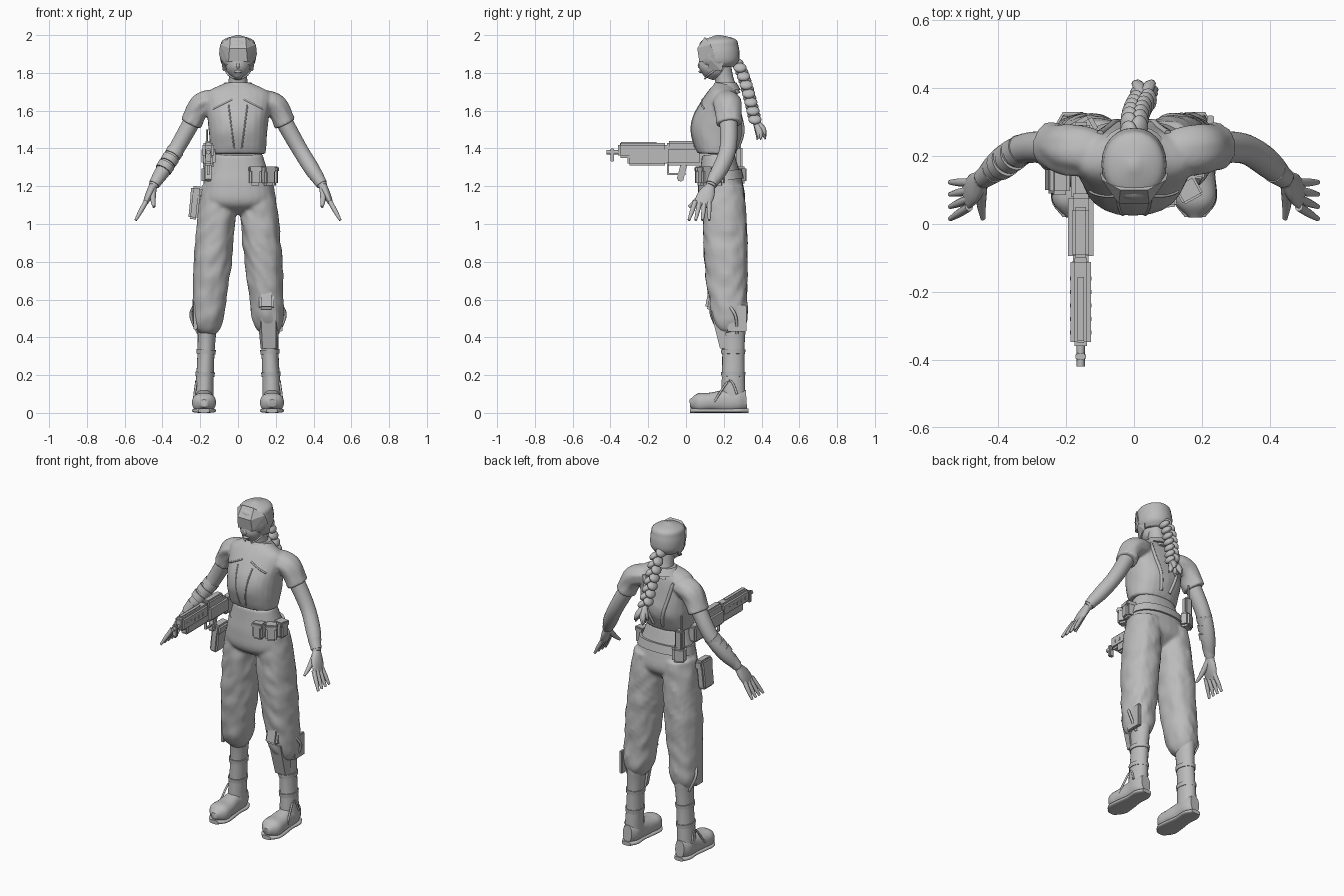
import bpy, bmesh, math
from mathutils import Vector, Matrix, noise

cube = bpy.data.objects.get("Cube")
if cube:
    bpy.data.objects.remove(cube)

grey = bpy.data.materials.new("plain_grey")
grey.use_nodes = True
grey.diffuse_color = (.5, .5, .5, 1)
grey.node_tree.nodes["Principled BSDF"].inputs["Base Color"].default_value = grey.diffuse_color


def finish(name, bm, smooth=True):
    """Turn a bmesh into a named, shaded object."""
    bmesh.ops.recalc_face_normals(bm, faces=bm.faces[:])
    mesh = bpy.data.meshes.new(name)
    bm.to_mesh(mesh)
    bm.free()
    mesh.materials.append(grey)
    obj = bpy.data.objects.new(name, mesh)
    bpy.context.collection.objects.link(obj)
    if smooth:
        bpy.ops.object.select_all(action="DESELECT")
        obj.select_set(True)
        bpy.context.view_layer.objects.active = obj
        bpy.ops.object.shade_smooth_by_angle(angle=math.radians(50))
    return obj


def fuse(parts, rounds):
    """Join overlapping solids into one soft skin named after the first."""
    bpy.ops.object.select_all(action="DESELECT")
    for part in parts:
        part.select_set(True)
    bpy.context.view_layer.objects.active = parts[0]
    bpy.ops.object.join()
    skin = parts[0].modifiers.new("skin", "REMESH")
    skin.mode, skin.voxel_size, skin.use_smooth_shade = "VOXEL", .008, True
    soften = parts[0].modifiers.new("soften", "SMOOTH")
    soften.factor, soften.iterations = .5, rounds
    return parts[0]


def resample(keys, count):
    """Evenly sample a smooth curve through numbers or vectors."""
    last, samples = len(keys) - 1, []
    for n in range(count + 1):
        i = min(int(n * last / count), last - 1)
        t = n * last / count - i
        before, start, end, after = (keys[max(0, min(last, i + k))] for k in (-1, 0, 1, 2))
        lead, trail = (end - before) / 2, (after - start) / 2
        gap = end - start
        samples.append(start + t * (lead + t * (3 * gap - 2 * lead - trail + t * (lead + trail - 2 * gap))))
    return samples


def limb(name, path, widths, depth=1, side=1, sides=24, rings=24, power=2, fold=0):
    """Skin rounded rings along a path; depth is a ratio to the width or its own list."""
    centres = resample([Vector(p) for p in path], rings)
    across = resample(widths, rings)
    deep = resample(depth, rings) if isinstance(depth, list) else [w * depth for w in across]
    bm, loops = bmesh.new(), []
    for i, centre in enumerate(centres):
        along = (centres[min(i + 1, rings)] - centres[max(i - 1, 0)]).normalized()
        u = along.cross(Vector((0, 0, 1) if abs(along.y) > .9 else (0, 1, 0))).normalized()
        v = u.cross(along)
        loop = []
        for k in range(sides):
            angle = math.tau * k / sides
            c, s = math.cos(angle), math.sin(angle)
            crease = noise.noise(Vector((2 * c, 2 * s + side, 16 * centre.z + 2 * c)))
            c, s = (math.copysign(abs(f) ** (2 / power), f) for f in (c, s))
            co = centre + (1 + fold * crease) * (u * across[i] * c + v * deep[i] * s)
            loop.append(bm.verts.new((co.x * side, co.y, co.z)))
        loops.append(loop)
    for low, high in zip(loops, loops[1:]):
        for k in range(sides):
            bm.faces.new((low[k - 1], low[k], high[k], high[k - 1]))
    bm.faces.new(loops[0])
    bm.faces.new(loops[-1])
    return finish(name, bm)


def tube(name, path, radius, side=1):
    return limb(name, path, [radius, radius], side=side, sides=8, rings=12)


def box(name, centre, size, turn=0, axis="Y"):
    """Box with rounded edges."""
    bm = bmesh.new()
    bmesh.ops.create_cube(bm, size=1, matrix=Matrix.Translation(centre)
                          @ Matrix.Rotation(turn, 4, axis) @ Matrix.Diagonal((*size, 1)))
    bmesh.ops.bevel(bm, geom=bm.edges[:], offset=min(size) / 5, segments=2, affect="EDGES")
    return finish(name, bm)


def hull(name, points, sides):
    """Faceted solid around corner points, repeated on the given sides."""
    bm = bmesh.new()
    for side in sides:
        for x, y, z in points:
            bm.verts.new((x * side, y, z))
    bmesh.ops.convex_hull(bm, input=bm.verts[:])
    return finish(name, bm, False)


def blob(name, centre, size, turn=0):
    bm = bmesh.new()
    bmesh.ops.create_uvsphere(bm, u_segments=20, v_segments=12, radius=1, matrix=Matrix.Translation(centre)
                              @ Matrix.Rotation(turn, 4, "Y") @ Matrix.Diagonal((*size, 1)))
    return finish(name, bm)


# Joints of the model's left side
BOTH = (-1, 1)
shoulder, elbow, wrist = Vector((.195, .22, 1.63)), Vector((.33, .22, 1.39)), Vector((.45, .13, 1.2))
hip, knee, calf, ankle = (Vector(p) for p in ((.1, .2, 1.2), (.15, .22, .62), (.165, .25, .42), (.18, .25, .08)))

# Shirt with sleeves, trousers, neck and belt
shirt = fuse([limb("shirt", [(0, .16, 1.37), (0, .17, 1.55), (0, .21, 1.74)], [.145, .15, .155, .16, .17, .17, .08],
                   [.1, .12, .14, .135, .11, .08, .05], power=2.3, fold=.02)]
             + [limb("sleeve", [(.1, .21, 1.66), shoulder, (.25, .23, 1.53)], [.05, .06, .062, .058, .058],
                     1.2, s, fold=.1) for s in BOTH], 4)
fuse([limb("trousers", [(0, .195, 1.05), (0, .17, 1.37)], [.06, .18, .18, .15, .13], .66, power=2.3)]
     + [limb("trouser_leg", [hip, knee, calf], [.09, .1, .1, .09, .085, .07, .045], 1.15, s, 28, 48, 2.2, .09)
        for s in BOTH], 8)
limb("neck", [(0, .22, 1.68), (0, .19, 1.83)], [.07, .05, .05])
limb("collar", [(0, .21, 1.71), (0, .21, 1.75)], [.1, .07], .8)
limb("belt", [(0, .19, 1.23), (0, .185, 1.28)], [.18, .17], .65, power=2.3)


def strap(name, top, bottom, facing, radius):
    """Mirrored tube laid on the shirt between two (x, z) points."""
    for side in BOTH:
        path = []
        for x, z in resample([Vector(top), Vector(bottom)], 8):
            hit, spot, _, _ = shirt.ray_cast(Vector((x, -facing, z)), Vector((0, facing, 0)))
            if hit:
                path.append(spot)
        tube(name, path, radius, side)


bpy.context.view_layer.update()
strap("vest_front_seam", (.05, 1.63), (.02, 1.4), 1, .004)
strap("vest_chest_seam", (.03, 1.66), (.13, 1.61), 1, .005)
strap("vest_back_strap", (.1, 1.68), (.03, 1.4), -1, .01)

# Head and helmet
limb("face", [(0, .12, 1.77), (0, .17, 1.9)], [.02, .06, .07, .07], 1.2)
blob("nose", (0, .08, 1.84), (.012, .018, .02))
blob("lips", (0, .08, 1.807), (.02, .013, .008))
limb("helmet", [(0, .18, 1.83), (0, .17, 2)], [.07, .09, .096, .093, .08, .01], 1.12, power=2.1)
hull("visor", [(.1, .15, 1.9), (.09, .15, 1.86), (.05, .07, 1.86), (.045, .06, 1.93), (.095, .13, 1.95), (.04, .1, 1.99)], BOTH)
hull("eye_guard", [(.06, .1, 1.87), (.03, .075, 1.87), (.06, .1, 1.85), (.03, .08, 1.84)], BOTH)
for s in BOTH:
    hull("cheek_guard", [(.09, .13, 1.87), (.09, .2, 1.87), (.08, .19, 1.81), (.06, .11, 1.82), (.05, .17, 1.85)], [s])
    tube("chin_strap", [(.07, .16, 1.82), (.05, .12, 1.79), (.02, .1, 1.77)], .005, s)

# Braid and loose hair ends
for i in range(14):
    t = i / 14
    s = BOTH[i % 2]
    blob("braid_lock", (.03 * t * t + .016 * s, .27 + .1 * t ** .7, 1.85 - .32 * t), (.03, .035, .02), s * .8)
tie = Vector((.03, .365, 1.55))
for i in range(11):
    spread = Vector((.04 * math.cos(i), .03 + .025 * math.sin(2 * i), -.09 - .015 * math.cos(3 * i)))
    limb("hair_end", [tie, tie + spread * .6 + Vector((0, .01, 0)), tie + spread], [.014, .016, .002], sides=8, rings=8)

# Arms and hands
for s in BOTH:
    limb("arm", [shoulder, elbow, wrist], [.045, .045, .042, .04, .024], 1.05, s)
    limb("glove_cuff", [elbow.lerp(wrist, .7), elbow.lerp(wrist, .95)], [.037, .03], side=s)
    limb("palm", [wrist, (.495, .08, 1.1)], [.022, .02, .01], [.026, .045, .04], s)
    for k in range(4):
        knuckle = Vector((.486, .05 + .024 * k, 1.12))
        limb("finger", [knuckle, knuckle + Vector((.056, .012 * k - .035, -.1))], [.013, .012, .007], 1, s, 10, 8)
    limb("thumb", [wrist, (.45, .06, 1.13), (.445, .015, 1.09)], [.02, .014, .007], 1, s, 10, 8)
for k in range(3):
    limb("bracer_band", [elbow.lerp(wrist, k / 5), elbow.lerp(wrist, k / 5 + .15)], [.046, .044], side=-1)

# Boots and knee gear
for s in BOTH:
    limb("boot_shaft", [(.162, .24, .52), calf, ankle], [.055, .054, .045, .05], 1.3, s, fold=.03)
    limb("boot_foot", [(.18, .02, .05), (.18, .32, .07)], [.02, .06, .06, .05, .05, .03],
         [.02, .05, .05, .06, .06, .05], s, power=2.4)
    limb("boot_sole", [(.18, .02, .012), (.18, .33, .012)], [.03, .063, .06, .05, .053, .03], [.012, .012], s, power=3)
    tube("boot_loop", [(.235, .15, .06), (.22, .23, .17), (.23, .27, .1)], .006, s)
    tube("knee_cable", [(.21, .2, .6), (.25, .26, .52), (.21, .27, .42)], .008, s)
    for t in (.25, .6):
        limb("boot_strap", [calf.lerp(ankle, t), calf.lerp(ankle, t + .07)], [.052, .05], 1.25, s)
hull("shin_guard", [(.1, .2, .54), (.12, .13, .54), (.2, .13, .54), (.22, .2, .54),
                    (.13, .18, .34), (.2, .18, .34), (.12, .22, .34), (.21, .22, .34)], [1])
box("knee_pad", (.15, .14, .6), (.08, .06, .11), -.2, "X")
box("knee_brace_plate", (.225, .27, .5), (.02, .1, .14))
box("right_knee_plate", (-.225, .2, .52), (.02, .07, .16))

# Belt pouches and holster
for x, y, turn in ((.09, .08, .1), (.16, .1, .5), (.18, .17, 1.4)):
    box("belt_pouch", (x, y, 1.255), (.064, .06, .1), turn, "Z")
    box("pouch_flap", (x, y, 1.29), (.068, .064, .03), turn, "Z")
box("back_pouch", (-.15, .28, 1.26), (.08, .06, .09), .5, "Z")
box("holster", (-.23, .14, 1.11), (.05, .1, .17), .1)
box("holster_flap", (-.22, .14, 1.17), (.06, .11, .06), .1)
box("radio", (-.155, .28, 1.35), (.05, .04, .12))
tube("radio_aerial", [(-.165, .28, 1.4), (-.165, .28, 1.5)], .005)

# Rifle, measured from its bore line
bore = Vector((-.157, 0, 1.38))


def gun(name, width, front, back, below, above):
    box(name, bore + Vector((0, front + back, above - below)) / 2, (width, back - front, above + below))


tube("rifle_muzzle", [bore + Vector((0, y, 0)) for y in (-.42, -.3)], .012)
gun("rifle_muzzle_brake", .03, -.4, -.38, .05, .02)
gun("rifle_handguard", .06, -.36, -.1, .03, .05)
gun("rifle_lower_guard", .05, -.31, -.1, .07, 0)
gun("rifle_rail", .03, -.35, -.15, 0, .055)
gun("rifle_receiver", .075, -.11, .09, .07, .03)
gun("rifle_top_cover", .05, -.1, .05, 0, .06)
gun("rifle_stock", .056, .07, .17, .09, .01)
gun("rifle_trigger_guard", .016, -.1, 0, .12, -.11)
gun("rifle_guard_post", .016, -.1, -.09, .12, 0)
box("rifle_grip", bore + Vector((0, -.02, -.1)), (.036, .035, .11), -.25, "X")
for k in range(5):
    gun("rifle_vent", .064, .04 * k - .33, .04 * k - .31, .005, .02)
